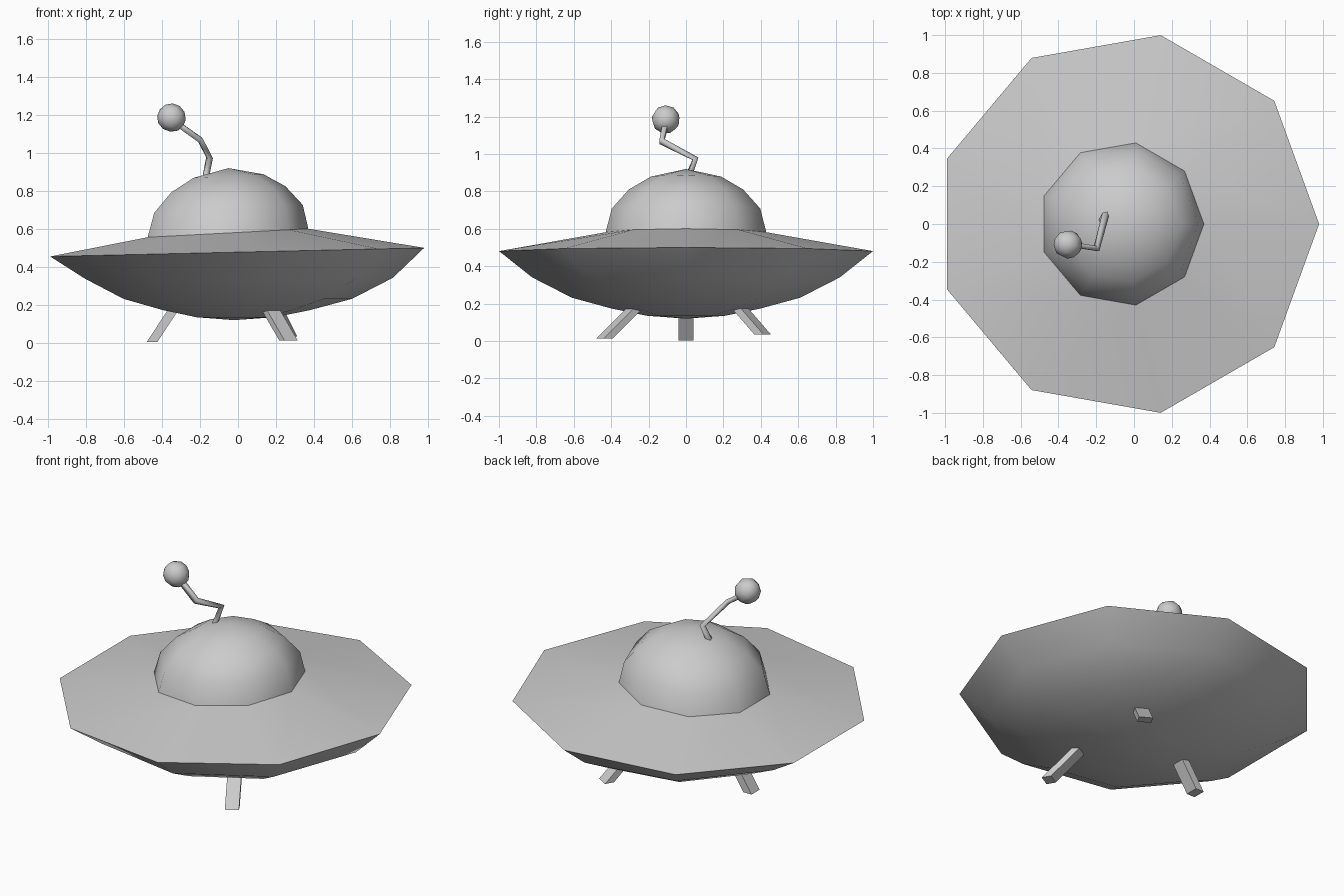
import bpy, bmesh, math
from mathutils import Vector

if "Cube" in bpy.data.objects:
    bpy.data.objects.remove(bpy.data.objects["Cube"])

SIDES = 9


def make_object(name, bm, smooth=True):
    bmesh.ops.recalc_face_normals(bm, faces=bm.faces[:])
    mesh = bpy.data.meshes.new(name)
    bm.to_mesh(mesh)
    bm.free()
    obj = bpy.data.objects.new(name, mesh)
    bpy.context.collection.objects.link(obj)
    if smooth:
        bpy.ops.object.select_all(action='DESELECT')
        obj.select_set(True)
        bpy.context.view_layer.objects.active = obj
        bpy.ops.object.shade_smooth_by_angle(angle=math.radians(50))
    return obj


def lathe(name, rings):
    """Rings of (centre x, radius, z, tilt); radius 0 makes a pole."""
    bm = bmesh.new()
    loops = []
    for cx, r, z, tilt in rings:
        if r == 0:
            loops.append([bm.verts.new((cx, 0, z))] * SIDES)
            continue
        loop = []
        for k in range(SIDES):
            a = math.tau * k / SIDES
            x = r * math.cos(a)
            loop.append(bm.verts.new((cx + x, r * math.sin(a), z + tilt * x)))
        loops.append(loop)
    for lo, hi in zip(loops, loops[1:]):
        for k in range(SIDES):
            j = (k + 1) % SIDES
            quad = [lo[k], lo[j], hi[j], hi[k]]
            bm.faces.new(list(dict.fromkeys(quad)))
    # outward direction is bottom to top, so winding is already correct
    mesh = bpy.data.meshes.new(name)
    bm.to_mesh(mesh)
    bm.free()
    obj = bpy.data.objects.new(name, mesh)
    bpy.context.collection.objects.link(obj)
    bpy.ops.object.select_all(action='DESELECT')
    obj.select_set(True)
    bpy.context.view_layer.objects.active = obj
    bpy.ops.object.shade_smooth_by_angle(angle=math.radians(50))
    return obj


# Saucer hull: curved underside, rim, shallow cone up to the dome
lathe("saucer_hull", [
    (-0.02, 0, 0.12, 0), (-0.02, 0.21, 0.135, 0), (-0.02, 0.40, 0.173, 0),
    (-0.02, 0.62, 0.232, 0), (-0.02, 0.835, 0.34, 0.003),
    (-0.035, 1.015, 0.477, 0.023), (-0.066, 0.436, 0.578, 0.053)])

# Cockpit dome, leaning slightly
lathe("dome", [
    (-0.066, 0.436, 0.578, 0.053), (-0.062, 0.403, 0.705, 0.053),
    (-0.06, 0.31, 0.808, 0.053), (-0.055, 0.19, 0.878, 0.05),
    (-0.05, 0, 0.92, 0)])


# Legs: slanted blocks splayed outwards, level feet
def leg(name, foot, angle, run):
    a = math.radians(angle)
    out = Vector((math.cos(a), math.sin(a), 0))
    side = Vector((-math.sin(a), math.cos(a), 0))
    top = foot - out * run + Vector((0, 0, 0.19))
    bm = bmesh.new()
    rows = []
    for c in (foot, top):
        rows.append([bm.verts.new(c + out * u * 0.028 + side * v * 0.04)
                     for u, v in ((-1, -1), (1, -1), (1, 1), (-1, 1))])
    for k in range(4):
        j = (k + 1) % 4
        bm.faces.new((rows[0][k], rows[0][j], rows[1][j], rows[1][k]))
    bm.faces.new(rows[0])
    bm.faces.new(rows[1])
    make_object(name, bm, smooth=False)


leg("left_leg", Vector((-0.453, 0, 0.004)), 180, 0.125)
leg("front_leg", Vector((0.265, -0.435, 0.014)), -60, 0.22)
leg("back_leg", Vector((0.262, 0.41, 0.035)), 60, 0.19)

# Bent antenna rod
path = [(-0.17, 0.01, 0.87), (-0.15, 0.05, 0.975),
        (-0.198, -0.13, 1.068), (-0.32, -0.11, 1.155)]
curve = bpy.data.curves.new("antenna_path", 'CURVE')
curve.dimensions = '3D'
curve.bevel_depth = 0.02
curve.bevel_resolution = 0
curve.use_fill_caps = True
spline = curve.splines.new('POLY')
spline.points.add(len(path) - 1)
for p, co in zip(spline.points, path):
    p.co = (*co, 1)
rod = bpy.data.objects.new("antenna_rod", curve)
bpy.context.collection.objects.link(rod)

# Antenna ball, aligned with the last stretch of the rod
bm = bmesh.new()
bmesh.ops.create_uvsphere(bm, u_segments=SIDES, v_segments=6, radius=0.076)
ball = make_object("antenna_ball", bm)
ball.location = (-0.35, -0.108, 1.185)
axis = Vector(path[3]) - Vector(path[2])
ball.rotation_euler = axis.to_track_quat('Z', 'Y').to_euler()
